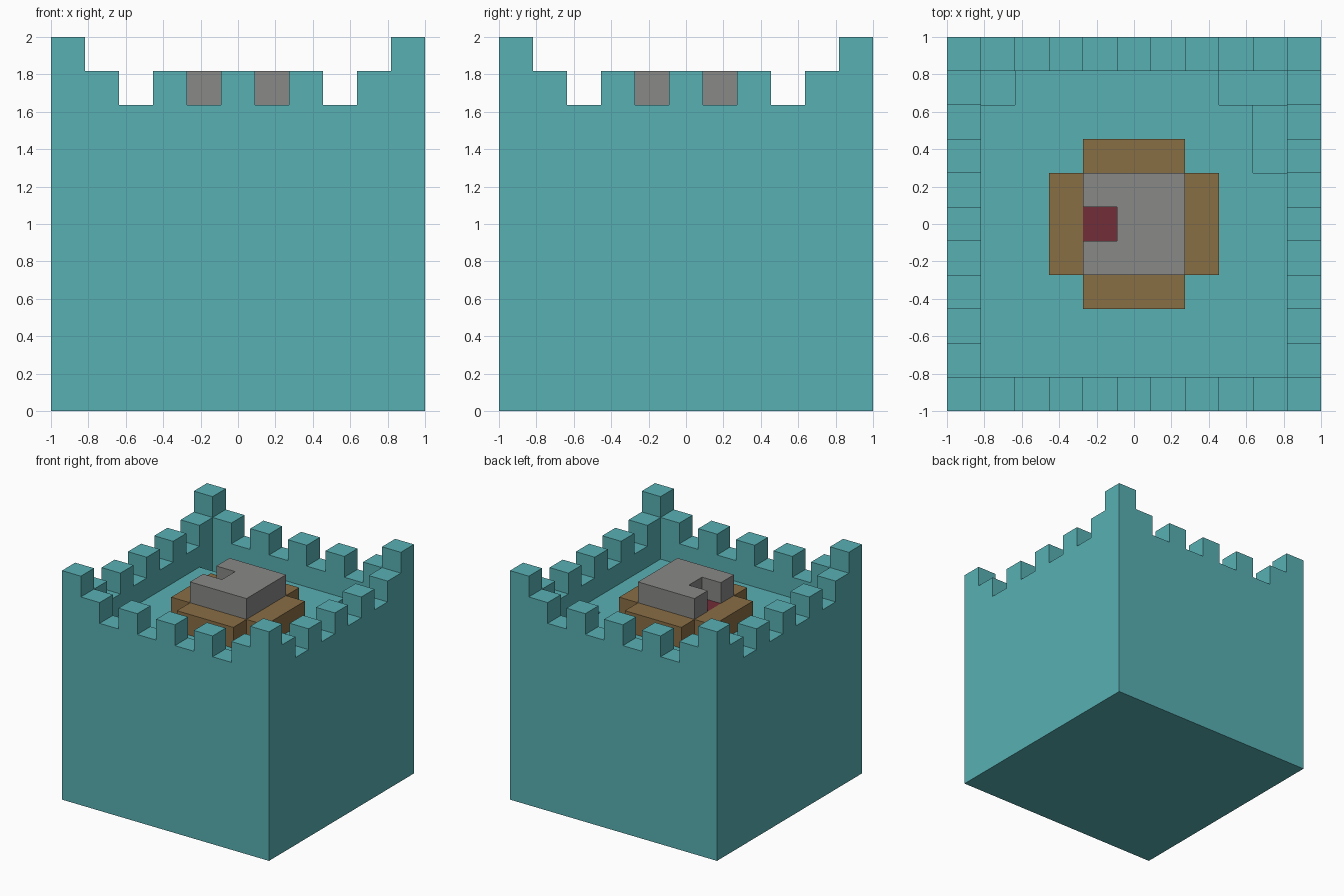
import bpy
import bmesh
import math
from mathutils import Vector

if "Cube" in bpy.data.objects:
    bpy.data.objects.remove(bpy.data.objects["Cube"], do_unlink=True)

N = 11               # blocks along each side
UNIT = 2 / N         # block size
LAST = N - 1


def material(name, rgb):
    mat = bpy.data.materials.new(name)
    mat.use_nodes = True
    color = (*rgb, 1.0)
    mat.diffuse_color = color
    mat.node_tree.nodes["Principled BSDF"].inputs["Base Color"].default_value = color
    return mat


def block_object(name, blocks, mat):
    """Skin a set of unit blocks, leaving out the faces between neighbours."""
    bm = bmesh.new()
    corners = {}

    def vert(p):
        key = tuple(round(c) for c in p)
        if key not in corners:
            x, y, z = key
            corners[key] = bm.verts.new((x * UNIT - 1, y * UNIT - 1, z * UNIT))
        return corners[key]

    for block in blocks:
        for axis in range(3):
            for side in (-1, 1):
                step = [0, 0, 0]
                step[axis] = side
                if tuple(b + s for b, s in zip(block, step)) in blocks:
                    continue
                normal = Vector(step)
                u = Vector([k == (axis + 1) % 3 for k in range(3)])
                v = normal.cross(u)
                mid = Vector(block) + Vector((0.5, 0.5, 0.5)) + normal / 2
                ring = [(-1, -1), (1, -1), (1, 1), (-1, 1)]
                bm.faces.new([vert(mid + (u * a + v * b) / 2) for a, b in ring])

    # Merge the coplanar squares into large flat faces
    bmesh.ops.dissolve_limit(bm, angle_limit=math.radians(1),
                             verts=bm.verts[:], edges=bm.edges[:])
    mesh = bpy.data.meshes.new(name)
    bm.to_mesh(mesh)
    bm.free()
    mesh.materials.append(mat)
    obj = bpy.data.objects.new(name, mesh)
    bpy.context.collection.objects.link(obj)
    return obj


teal = material("teal stone", (0.098, 0.434, 0.456))
brown = material("brown wood", (0.250, 0.156, 0.060))
gray = material("gray stone", (0.246, 0.246, 0.240))
red = material("dark red", (0.171, 0.026, 0.038))

WALL, FLOOR = 9, 8
# Sunken stair wells in the courtyard floor
wells = {(1, 9): 6, (8, 9): 6, (9, 9): 6, (9, 8): 7, (9, 7): 7}


def tower_height(i, j):
    on_x, on_y = i in (0, LAST), j in (0, LAST)
    if on_x and on_y:
        return WALL + 2                      # corner posts
    if on_x or on_y:
        along = j if on_x else i
        return WALL + along % 2              # alternating merlons
    return wells.get((i, j), FLOOR)


# Tower with battlements and courtyard
grid = [(i, j) for i in range(N) for j in range(N)]
block_object("tower", {(i, j, k) for i, j in grid
                       for k in range(tower_height(i, j))}, teal)

# Stepped platform in the middle of the courtyard
hatch_cell = (4, 5)
middle = N // 2
square = {(i, j) for i, j in grid if max(abs(i - middle), abs(j - middle)) <= 1}
cross = {(i, j) for i, j in grid
         if max(abs(i - middle), abs(j - middle)) <= 2
         and abs(i - middle) + abs(j - middle) < 4}
block_object("platform", {(*c, FLOOR) for c in cross - {hatch_cell}}, brown)
block_object("platform_cap", {(*c, FLOOR + 1) for c in square - {hatch_cell}}, gray)
block_object("hatch", {(*hatch_cell, FLOOR)}, red)
